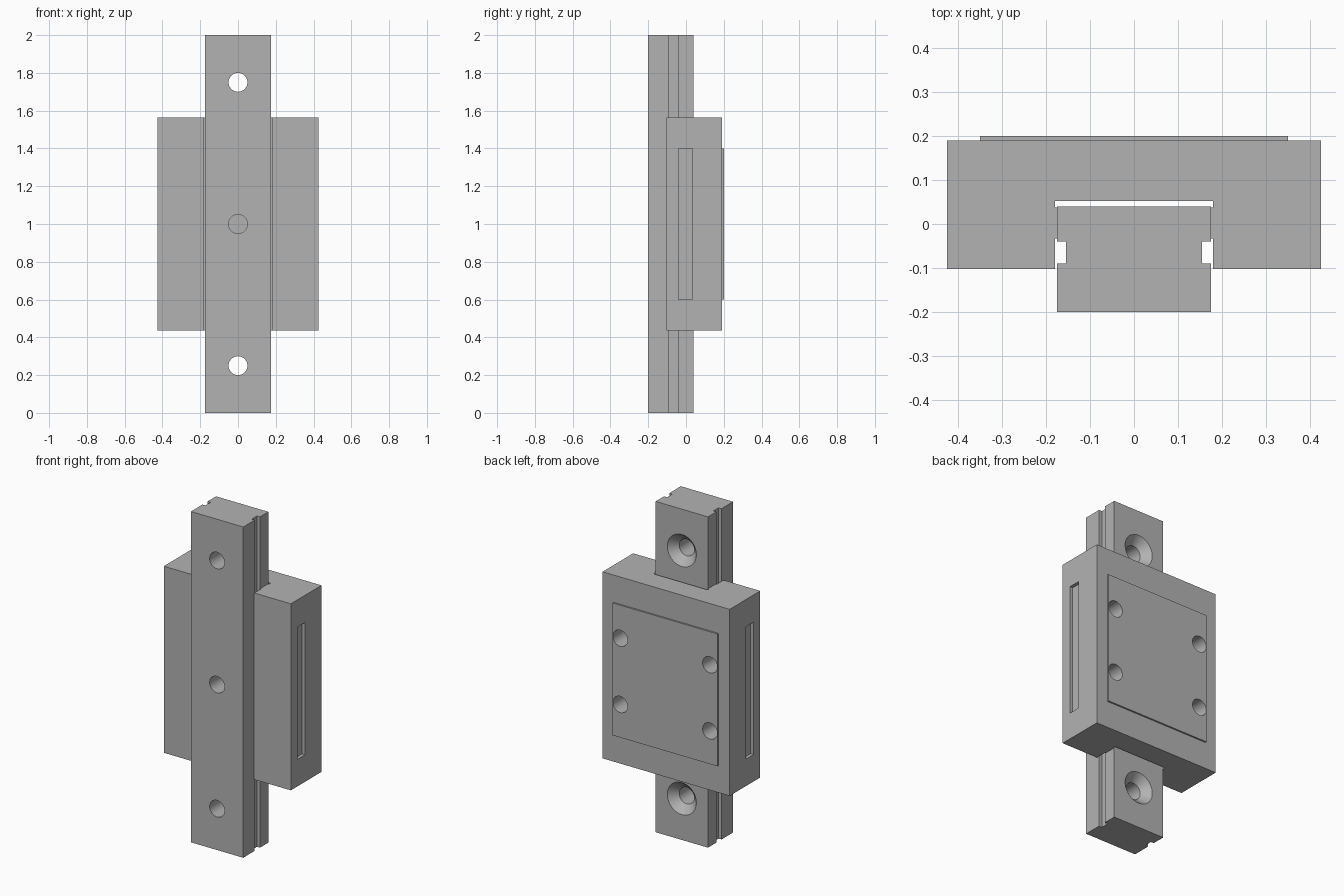
import bpy
import bmesh
import math
from mathutils import Matrix, Vector

cube = bpy.data.objects.get("Cube")
if cube:
    bpy.data.objects.remove(cube, do_unlink=True)

steel = bpy.data.materials.new("grey_steel")
steel.use_nodes = True
GREY = (0.45, 0.45, 0.45, 1)
steel.diffuse_color = GREY
steel.node_tree.nodes["Principled BSDF"].inputs["Base Color"].default_value = GREY


def to_object(name, bm):
    bmesh.ops.recalc_face_normals(bm, faces=bm.faces)
    mesh = bpy.data.meshes.new(name)
    bm.to_mesh(mesh)
    bm.free()
    mesh.materials.append(steel)
    obj = bpy.data.objects.new(name, mesh)
    bpy.context.collection.objects.link(obj)
    return obj


def extrude_profile(name, half, z0, z1):
    """Mirror a right-hand (x, y) outline and extrude it along z."""
    outline = half + [(-x, y) for x, y in reversed(half)]
    bm = bmesh.new()
    face = bm.faces.new([bm.verts.new((x, y, z0)) for x, y in outline])
    new = bmesh.ops.extrude_face_region(bm, geom=[face])["geom"]
    verts = [v for v in new if isinstance(v, bmesh.types.BMVert)]
    bmesh.ops.translate(bm, verts=verts, vec=(0, 0, z1 - z0))
    return to_object(name, bm)


def add_box(bm, lo, hi):
    lo, hi = Vector(lo), Vector(hi)
    m = Matrix.Translation((lo + hi) / 2) @ Matrix.Diagonal((*(hi - lo), 1))
    bmesh.ops.create_cube(bm, size=1, matrix=m)


def add_bore(bm, x, z, rings, segments=48):
    """Closed turned shape about the y axis; rings are (y, radius)."""
    loops = []
    for y, r in rings:
        angles = [2 * math.pi * i / segments for i in range(segments)]
        loops.append([bm.verts.new((x + r * math.cos(a), y, z + r * math.sin(a))) for a in angles])
    for a, b in zip(loops, loops[1:]):
        for i in range(segments):
            j = (i + 1) % segments
            bm.faces.new((a[i], a[j], b[j], b[i]))
    bm.faces.new(loops[0])
    bm.faces.new(loops[-1])


def cut(obj, cutter):
    cutter.hide_render = True
    mod = obj.modifiers.new("cut", 'BOOLEAN')
    mod.operation = 'DIFFERENCE'
    mod.solver = 'EXACT'
    mod.object = cutter
    bpy.ops.object.select_all(action='DESELECT')
    obj.select_set(True)
    bpy.context.view_layer.objects.active = obj
    bpy.ops.object.modifier_apply(modifier=mod.name)
    bpy.ops.object.shade_smooth_by_angle(angle=math.radians(25))


# Rail with a square groove down each side
rail = extrude_profile("rail", [
    (0.175, -0.2), (0.175, -0.09), (0.155, -0.09),
    (0.155, -0.04), (0.175, -0.04), (0.175, 0.04)], 0, 2)

# Countersunk mounting holes through the rail
bm = bmesh.new()
for z in (0.25, 1, 1.75):
    add_bore(bm, 0, z, [(-0.25, 0.05), (-0.007, 0.05), (0.04, 0.097), (0.06, 0.117)])
rail_cutter = to_object("rail_hole_cutter", bm)
cut(rail, rail_cutter)

# Carriage wrapping the rail, with guiding lips inside the channel
carriage = extrude_profile("carriage", [
    (0.18, 0.052), (0.18, 0.037), (0.175, 0.037), (0.175, -0.033),
    (0.18, -0.033), (0.18, -0.102), (0.425, -0.102), (0.425, 0.19)], 0.437, 1.565)

# Raised mounting pad on the back
bm = bmesh.new()
add_box(bm, (-0.35, 0.19, 0.6), (0.35, 0.2, 1.4))
pad = to_object("mounting_pad", bm)

# Four blind screw holes and the shallow side slots
bm = bmesh.new()
for side in (-1, 1):
    for z in (0.8, 1.2):
        add_bore(bm, side * 0.3, z, [(0.04, 0.049), (0.25, 0.049)])
screw_cutter = to_object("screw_hole_cutter", bm)

bm = bmesh.new()
for side in (-1, 1):
    xs = sorted((side * 0.405, side * 0.5))
    add_box(bm, (xs[0], -0.04, 0.6), (xs[1], 0.034, 1.4))
slot_cutter = to_object("side_slot_cutter", bm)

cut(carriage, screw_cutter)
cut(carriage, slot_cutter)
cut(pad, screw_cutter)

for helper in (rail_cutter, screw_cutter, slot_cutter):
    bpy.data.objects.remove(helper, do_unlink=True)
